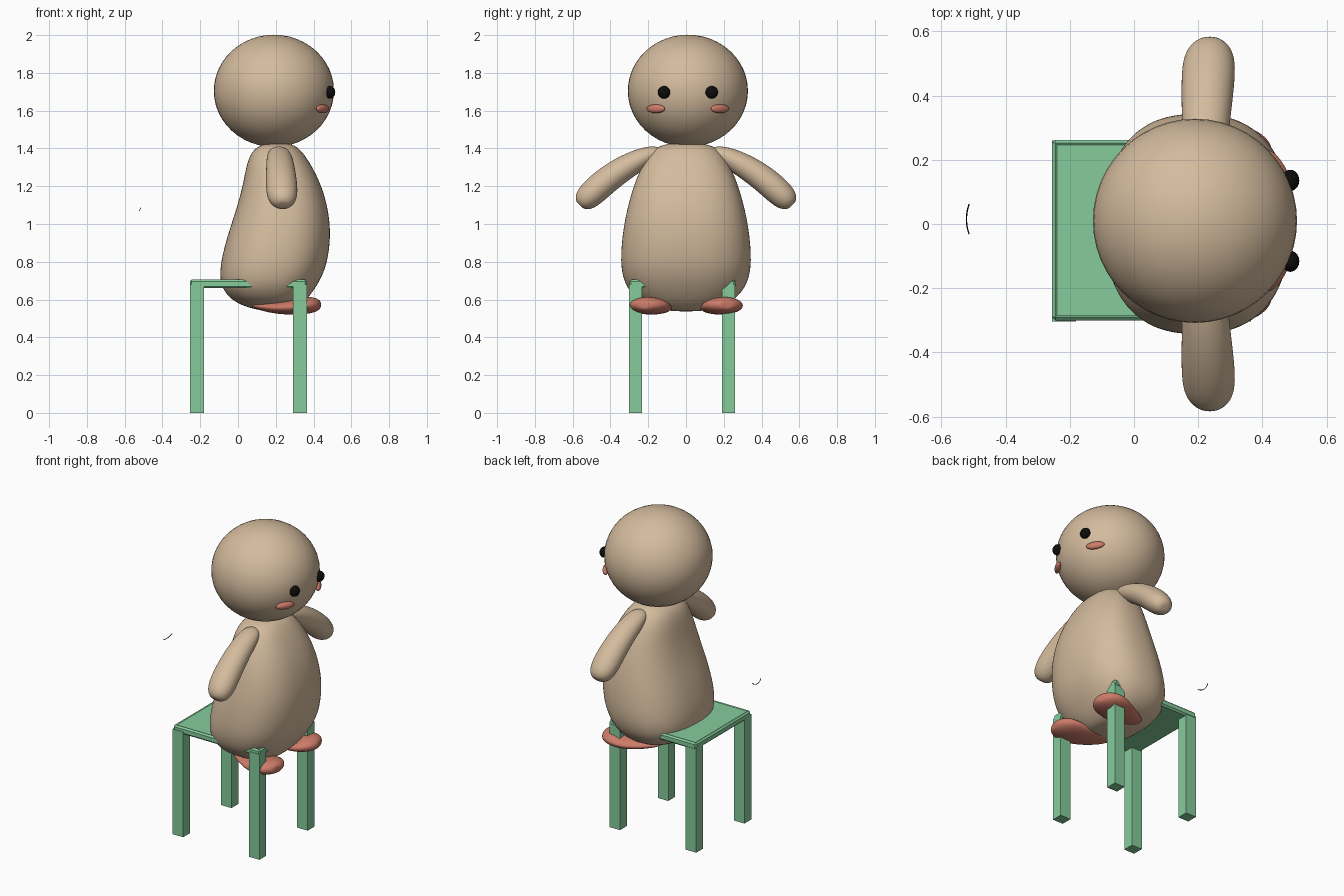
import bpy, bmesh, math
from mathutils import Vector

cube = bpy.data.objects.get("Cube")
if cube:
    bpy.data.objects.remove(cube, do_unlink=True)


def material(name, rgb):
    m = bpy.data.materials.new(name)
    m.use_nodes = True
    m.diffuse_color = (*rgb, 1)
    m.node_tree.nodes["Principled BSDF"].inputs["Base Color"].default_value = (*rgb, 1)
    return m


TAN = material("tan", (0.66, 0.50, 0.34))
GREEN = material("green", (0.24, 0.60, 0.33))
CORAL = material("coral", (0.61, 0.20, 0.14))
BLACK = material("black", (0.004, 0.004, 0.004))


def finish(bm, name, mat, smooth=True):
    bmesh.ops.recalc_face_normals(bm, faces=bm.faces)
    mesh = bpy.data.meshes.new(name)
    bm.to_mesh(mesh)
    bm.free()
    mesh.materials.append(mat)
    for p in mesh.polygons:
        p.use_smooth = smooth
    ob = bpy.data.objects.new(name, mesh)
    bpy.context.collection.objects.link(ob)
    return ob


def loft(name, rings, mat, power=2.0, sides=24):
    """Skin superellipse rings (centre, u, v), close both ends and smooth."""
    bm = bmesh.new()
    loops = []
    for centre, u, v in rings:
        loop = []
        for i in range(sides):
            a = math.tau * i / sides
            c, s = math.cos(a), math.sin(a)
            c = math.copysign(abs(c) ** (2 / power), c)
            s = math.copysign(abs(s) ** (2 / power), s)
            loop.append(bm.verts.new(Vector(centre) + Vector(u) * c + Vector(v) * s))
        loops.append(loop)
    for lo, hi in zip(loops, loops[1:]):
        for i in range(sides):
            j = (i + 1) % sides
            bm.faces.new((lo[i], lo[j], hi[j], hi[i]))
    for loop, (centre, _, _) in ((loops[0], rings[0]), (loops[-1], rings[-1])):
        pole = bm.verts.new(centre)
        for i in range(sides):
            bm.faces.new((loop[i], loop[(i + 1) % sides], pole))
    ob = finish(bm, name, mat)
    sub = ob.modifiers.new("smooth", 'SUBSURF')
    sub.levels = sub.render_levels = 2
    return ob


def ball(name, loc, radii, mat, yaw=0.0, segments=32):
    bm = bmesh.new()
    bmesh.ops.create_uvsphere(bm, u_segments=segments, v_segments=segments // 2, radius=1)
    bmesh.ops.scale(bm, vec=radii, verts=bm.verts)
    ob = finish(bm, name, mat)
    ob.location = loc
    ob.rotation_euler.z = yaw
    return ob


def box(name, lo, hi, mat, bevel, panel=False):
    lo, hi = Vector(lo), Vector(hi)
    bm = bmesh.new()
    bmesh.ops.create_cube(bm, size=1)
    bmesh.ops.scale(bm, vec=hi - lo, verts=bm.verts)
    bmesh.ops.translate(bm, vec=(lo + hi) / 2, verts=bm.verts)
    if bevel:
        bmesh.ops.bevel(bm, geom=bm.edges[:], offset=bevel, segments=1, affect='EDGES')
    if panel:
        top = max(bm.faces, key=lambda f: f.calc_center_median().z)
        bmesh.ops.inset_region(bm, faces=[top], thickness=0.008, depth=-0.004)
    return finish(bm, name, mat, smooth=False)


# Stool
box("stool_seat", (-0.255, -0.30, 0.66), (0.365, 0.262, 0.706), GREEN, 0.01, panel=True)
for end, x in (("back", -0.255), ("front", 0.29)):
    for side, y in (("right", -0.303), ("left", 0.19)):
        box(f"stool_{end}_{side}_leg", (x, y, 0), (x + 0.075, y + 0.07, 0.68), GREEN, 0)

# Pear-shaped body: height, back, front, half width
body = [(0.538, 0.14, 0.28, 0.08), (0.56, 0.04, 0.32, 0.18), (0.60, -0.04, 0.365, 0.26),
        (0.66, -0.085, 0.41, 0.312), (0.72, -0.097, 0.445, 0.336), (0.80, -0.092, 0.475, 0.348),
        (0.93, -0.06, 0.492, 0.340), (1.06, -0.015, 0.483, 0.318), (1.20, 0.025, 0.446, 0.28),
        (1.32, 0.045, 0.385, 0.23), (1.39, 0.075, 0.335, 0.18), (1.425, 0.13, 0.29, 0.12)]
loft("body", [(((b + f) / 2, 0, z), ((f - b) / 2, 0, 0), (0, w, 0)) for z, b, f, w in body],
     TAN, power=2.4, sides=32)

# Head
ball("head", (0.19, 0.01, 1.705), (0.318, 0.318, 0.297), TAN, segments=48)

for side, s in (("left", 1), ("right", -1)):
    # Arm: centre y and z, half width, half thickness
    arm = [(0.135, 1.385, 0.03, 0.02), (0.165, 1.378, 0.058, 0.04), (0.24, 1.345, 0.07, 0.058),
           (0.34, 1.29, 0.077, 0.068), (0.43, 1.225, 0.083, 0.073), (0.505, 1.156, 0.084, 0.073),
           (0.545, 1.118, 0.066, 0.058), (0.563, 1.10, 0.035, 0.03)]
    rings = []
    for i, (y, z, w, t) in enumerate(arm):
        p, q = arm[max(i - 1, 0)], arm[min(i + 1, len(arm) - 1)]
        d = Vector((0, q[0] - p[0], q[1] - p[1])).normalized()
        x = 0.215 + 0.05 * (y - 0.135)
        rings.append(((x, s * y, z), (w, 0, 0), (0, -s * d.z * t, d.y * t)))
    loft(f"{side}_arm", rings, TAN)

    # Foot, turned outward: x, y, height, half width, half thickness
    foot = [(0.08, 0.13, 0.568, 0.025, 0.01), (0.11, 0.135, 0.565, 0.055, 0.02),
            (0.19, 0.155, 0.557, 0.085, 0.032), (0.28, 0.18, 0.555, 0.108, 0.036),
            (0.35, 0.195, 0.568, 0.115, 0.047), (0.40, 0.21, 0.572, 0.09, 0.042),
            (0.433, 0.218, 0.572, 0.045, 0.025)]
    across = Vector((-0.25, 0.97, 0))
    loft(f"{side}_foot", [((x, s * y, z), (across.x * w, s * across.y * w, 0), (0, 0, t))
                          for x, y, z, w, t in foot], CORAL)

    # Face
    ball(f"{side}_eye", (0.487, 0.01 + s * 0.126, 1.697), (0.028, 0.033, 0.033), BLACK)
    ball(f"{side}_cheek", (0.448, 0.01 + s * 0.17, 1.61), (0.018, 0.057, 0.023), CORAL,
         yaw=s * math.radians(33))

# Thin floating smile line behind the back
curve = bpy.data.curves.new("smile_line", 'CURVE')
curve.dimensions = '3D'
curve.bevel_depth = 0.002
curve.bevel_resolution = 1
curve.materials.append(BLACK)
spline = curve.splines.new('POLY')
spline.points.add(10)
for i, pt in enumerate(spline.points):
    t = i / 5 - 1
    pt.co = (-0.522 + 0.008 * t * t, 0.015 + 0.046 * t, 1.07 + 0.017 * t * t, 1)
bpy.context.collection.objects.link(bpy.data.objects.new("smile_line", curve))
